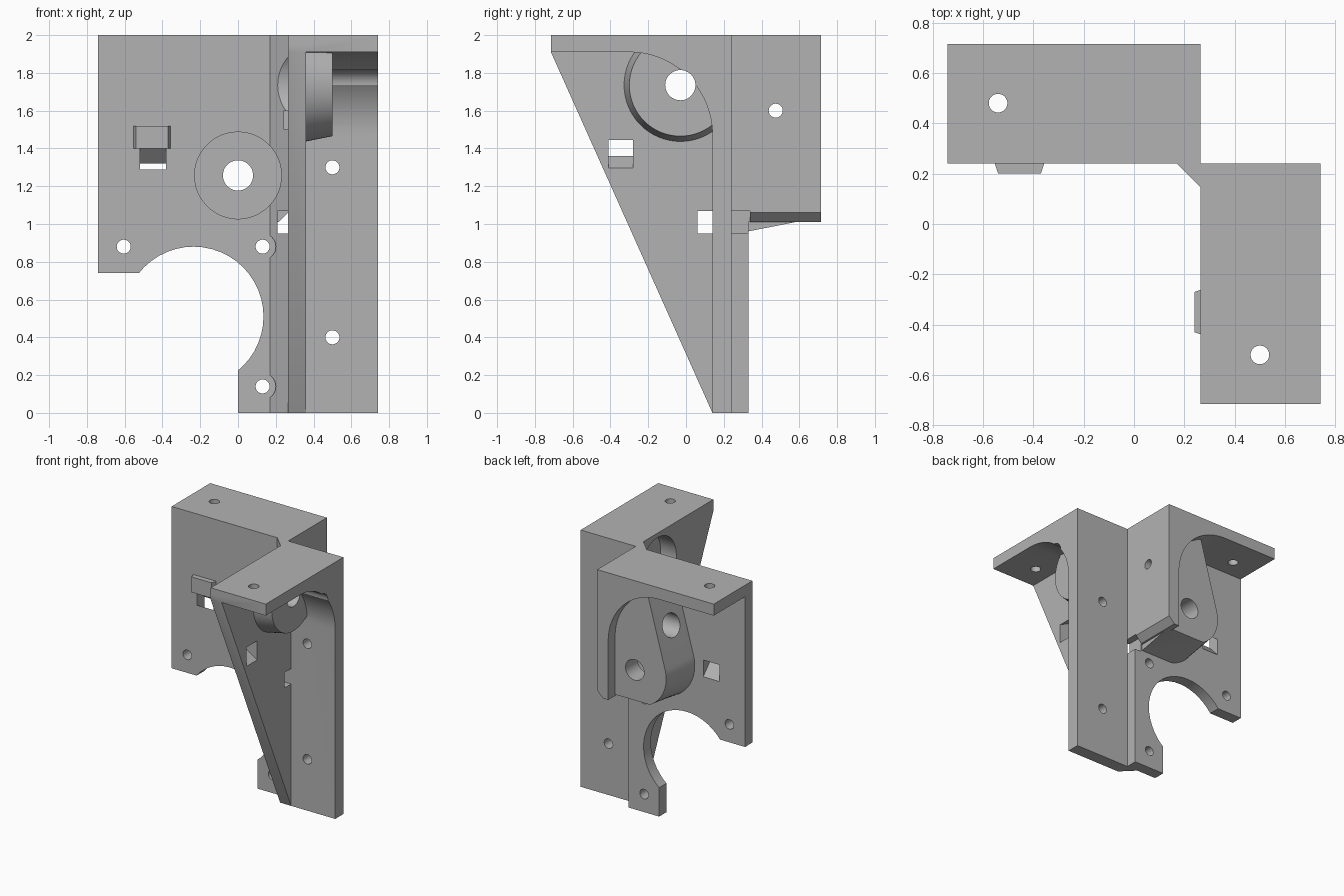
import bpy, bmesh
from math import sin, cos, radians

cube = bpy.data.objects.get("Cube")
if cube:
    bpy.data.objects.remove(cube, do_unlink=True)

GREY = (0.45, 0.45, 0.45, 1)
mat = bpy.data.materials.new("grey plastic")
mat.use_nodes = True
mat.diffuse_color = GREY
mat.node_tree.nodes["Principled BSDF"].inputs["Base Color"].default_value = GREY


def place(p, axis, d):
    """Put a 2D point on the plane at distance d along an axis."""
    u, v = p
    return {"x": (d, u, v), "y": (u, d, v), "z": (u, v, d)}[axis]


def prism(name, axis, a, b, pts, end=None):
    """Solid between a profile at a and a matching profile at b."""
    bm = bmesh.new()
    lo = [bm.verts.new(place(p, axis, a)) for p in pts]
    hi = [bm.verts.new(place(p, axis, b)) for p in (end or pts)]
    bm.faces.new(lo)
    bm.faces.new(hi)
    n = len(pts)
    for i in range(n):
        j = (i + 1) % n
        bm.faces.new((lo[i], lo[j], hi[j], hi[i]))
    bmesh.ops.recalc_face_normals(bm, faces=bm.faces)
    me = bpy.data.meshes.new(name)
    bm.to_mesh(me)
    bm.free()
    me.materials.append(mat)
    ob = bpy.data.objects.new(name, me)
    bpy.context.collection.objects.link(ob)
    return ob


def arc(c, r, start, stop, n=24):
    steps = [radians(start + (stop - start) * i / n) for i in range(n + 1)]
    return [(c[0] + r * cos(t), c[1] + r * sin(t)) for t in steps]


def rect(u0, u1, v0, v1):
    return [(u0, v0), (u1, v0), (u1, v1), (u0, v1)]


def rod(axis, a, b, c, r):
    return prism("cutter", axis, a, b, arc(c, r, 0, 360, 48)[:-1])


def combine(target, tool, operation):
    mod = target.modifiers.new("combine", "BOOLEAN")
    mod.object, mod.operation, mod.solver = tool, operation, "EXACT"
    bpy.context.view_layer.objects.active = target
    bpy.ops.object.modifier_apply(modifier=mod.name)
    bpy.data.objects.remove(tool, do_unlink=True)


T = 1.91    # underside of the top flanges
R = 0.44    # inner corner radius
left_axis, right_axis = (0, 1.257), (-0.03, 1.735)

# Left bracket: mounting plate, then top flange and side wall in one profile
bracket = prism("corner_bracket", "y", 0.24, 0.33,
                [(-.74, .74), (-.74, 2), (.265, 2), (.265, 0), (0, 0), (0, .74)])
left_flange = prism("left_flange", "y", 0.24, 0.715,
                    [(.215, 1.01), (.265, 1.06), (.265, 2), (-.74, 2), (-.74, T)]
                    + arc((.17 - R, T - R), R, 90, 0) + [(.17, 1.01)])


# Left boss: tapered bearing housing blended up into the corner
def housing(r, floor, top_x):
    curve = arc(left_axis, r, 166, 290, 40)
    curve = [p for p in curve if p[1] > floor or p[0] < -.1]
    curve = [p for p in curve if p[1] > floor]
    low_x = -(r * r - (left_axis[1] - floor) ** 2) ** .5
    return curve, [(low_x, floor), (.2, floor), (.2, 1.95), (top_x, 1.95)]


def housing_loop(r, floor, top_x):
    _, tail = housing(r, floor, top_x)
    stop = 180
    while left_axis[1] + r * sin(radians(stop)) > floor and stop < 268:
        stop += 1
    return arc(left_axis, r, 166, stop - 1, 24) + tail


left_boss = prism("left_boss", "y", 0.3, 0.63,
                  housing_loop(.31, .955, -.13), housing_loop(.27, 1.02, -.09))

# Right bracket: back plate with top flange, and the triangular gusset
right_flange = prism("right_flange", "x", 0.265, 0.74,
                     [(.24, 0), (.24, 2), (-.715, 2), (-.715, T)]
                     + arc((.14 - R, T - R), R, 90, 0) + [(.14, 0)])
gusset = prism("gusset", "x", 0.265, 0.36,
               [(-.715, T), (.14, 0), (.2, 0), (.2, 1.95), (-.715, 1.95)])


def clipped(r):
    return [(min(u, .2), min(v, 1.96)) for u, v in arc(right_axis, r, 0, 360, 64)[:-1]]


right_boss = prism("right_boss", "x", 0.3, 0.5, clipped(.31), clipped(.27))

# Chamfered corner rib joining both brackets
rib = prism("corner_rib", "z", 0, 2, [(.17, .24), (.265, .145), (.28, .145), (.28, .24),
                                      (.265, .24), (.265, .28), (.17, .28)])

for part in (left_flange, left_boss, right_flange, gusset, right_boss, rib):
    combine(bracket, part, "UNION")

# Bearing seats, shaft holes and the round motor cut-out
cuts = [rod("y", .1, .48, left_axis, .23), rod("y", .1, .8, left_axis, .08),
        rod("x", .1, .4, right_axis, .23), rod("x", .1, .8, right_axis, .08),
        rod("y", .2, .4, (-.235, .51), .37)]
# Screw holes through the plates, with head clearance in the rib
S = .037
for c in ((-.605, .88), (.13, .88), (.13, .14)):
    cuts += [rod("y", .2, .4, c, S), rod("y", .1, .24, c, .07)]
for z in (.4, 1.3):
    cuts.append(rod("y", .1, .3, (.5, z), S))
for c in ((-.54, .48), (.5, -.52)):
    cuts.append(rod("z", 1.8, 2.1, c, S))
cuts += [rod("x", 0, .3, (.475, 1.6), S), rod("x", -.4, .15, (.475, 1.6), .087)]
# Slanted cable windows and the corner slot
cuts += [prism("cutter", "x", -.52, -.38, [(.23, 1.3), (.34, 1.18), (.34, 1.31), (.23, 1.43)]),
         prism("cutter", "y", -.41, -.28, [(.25, 1.37), (.37, 1.29), (.37, 1.44), (.25, 1.5)]),
         prism("cutter", "x", .2, .4, rect(.06, .14, .95, 1.07)),
         prism("cutter", "y", .1, .34, rect(.21, .2651, .95, 1.07))]
for cut in cuts:
    combine(bracket, cut, "DIFFERENCE")

# Cable hooks over the windows
prism("left_hook", "z", 1.4, 1.52, [(-.555, .245), (-.54, .2), (-.37, .2), (-.355, .245)])
prism("right_hook", "z", 1.5, 1.6, [(.27, -.44), (.24, -.43), (.24, -.27), (.27, -.26)])

# Smooth the round walls and keep the edges crisp
bpy.ops.object.select_all(action="DESELECT")
bracket.select_set(True)
bpy.context.view_layer.objects.active = bracket
bpy.ops.object.shade_smooth_by_angle(angle=radians(25))
